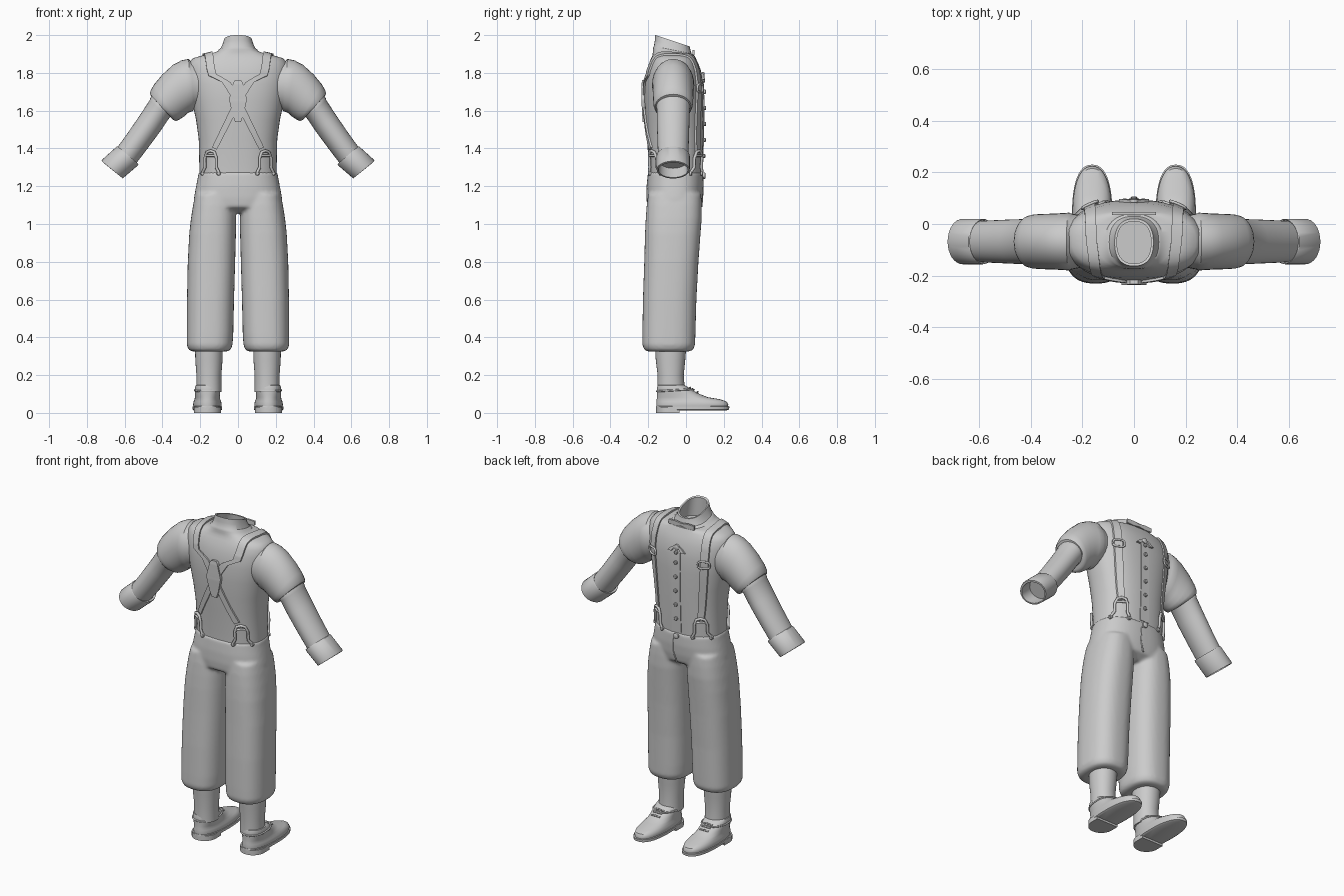
import bpy, bmesh, math
from mathutils import Vector
from mathutils.bvhtree import BVHTree

if "Cube" in bpy.data.objects:
    bpy.data.objects.remove(bpy.data.objects["Cube"])

mat = bpy.data.materials.new("plain grey")
mat.diffuse_color = (0.6, 0.6, 0.6, 1)
mat.use_nodes = True
mat.node_tree.nodes["Principled BSDF"].inputs["Base Color"].default_value = mat.diffuse_color


def finish(name, bm, angle=40):
    bmesh.ops.recalc_face_normals(bm, faces=bm.faces)
    me = bpy.data.meshes.new(name)
    bm.to_mesh(me)
    bm.free()
    me.materials.append(mat)
    me.shade_smooth()
    me.set_sharp_from_angle(angle=math.radians(angle))
    ob = bpy.data.objects.new(name, me)
    bpy.context.collection.objects.link(ob)
    return ob


def loft(name, rings, closed=False, angle=40):
    """Skin a list of point rings; cap the ends, or join last ring to first."""
    bm = bmesh.new()
    vs = [[bm.verts.new(p) for p in r] for r in rings]
    n = len(vs[0])
    for a, b in zip(vs, vs[1:] + (vs[:1] if closed else [])):
        for i in range(n):
            bm.faces.new((a[i], a[(i + 1) % n], b[(i + 1) % n], b[i]))
    if not closed:
        bm.faces.new(vs[0])
        bm.faces.new(vs[-1])
    return finish(name, bm, angle)


def oval(z, x0, x1, y0, y1, e=2.4, tilt=0.0, n=48):
    """Horizontal superellipse ring."""
    pts = []
    for i in range(n):
        t = 2 * math.pi * i / n
        c, s = math.cos(t), math.sin(t)
        px = math.copysign(abs(c) ** (2 / e), c) * (x1 - x0) / 2
        py = math.copysign(abs(s) ** (2 / e), s) * (y1 - y0) / 2
        pts.append(Vector(((x0 + x1) / 2 + px, (y0 + y1) / 2 + py, z - tilt * py)))
    return pts


# shirt body with collar and open tilted neck: z, half width, back, front, tilt
body = [(1.25, .205, -.195, .085, 0), (1.32, .205, -.197, .088, 0), (1.45, .208, -.207, .092, 0),
        (1.55, .222, -.214, .094, 0), (1.65, .243, -.22, .094, 0), (1.74, .26, -.219, .092, 0),
        (1.81, .265, -.21, .08, 0), (1.85, .26, -.196, .065, 0), (1.877, .24, -.185, .052, 0),
        (1.892, .19, -.178, .045, 0), (1.902, .14, -.175, .042, .08), (1.908, .112, -.175, .038, .15),
        (1.918, .104, -.173, .034, .18), (1.921, .096, -.17, .03, .2), (1.945, .083, -.165, .024, .28),
        (1.97, .075, -.163, .02, .33), (1.968, .066, -.153, .01, .33), (1.925, .074, -.154, .014, .2),
        (1.88, .08, -.155, .015, 0)]
shirt = loft("shirt_body", [oval(z, -a, a, y0, y1, 2.4, t) for z, a, y0, y1, t in body])
bvh = BVHTree.FromPolygons([v.co for v in shirt.data.vertices],
                           [p.vertices for p in shirt.data.polygons])


def drape(p, lift):
    """Drop a guide point onto the shirt without changing its x."""
    p = Vector(p)
    d = Vector((0, -.065 - p.y, min(p.z, 1.75) - p.z)).normalized()
    hit, nor = bvh.ray_cast(p, d)[:2]
    return (hit if hit else p) - d * lift


def ribbon(name, path, widths, lift=.010):
    """Flat strap draped over the shirt along a guide path."""
    pts, ws = [], []
    for k in range(len(path) - 1):
        a, b = Vector(path[k]), Vector(path[k + 1])
        for i in range(10 if k < len(path) - 2 else 11):
            pts.append(a.lerp(b, i / 10))
            ws.append(widths[k] + (widths[k + 1] - widths[k]) * i / 10)
    rings = []
    for i, (p, w) in enumerate(zip(pts, ws)):
        tan = pts[min(i + 1, len(pts) - 1)] - pts[max(i - 1, 0)]
        out = Vector((0, p.y + .065, p.z - min(p.z, 1.75)))
        side = tan.cross(out).normalized() * w / 2
        rings.append([drape(p - side, -.004), drape(p - side, lift),
                      drape(p + side, lift), drape(p + side, -.004)])
    return loft(name, rings)


def tube(name, pts, r, cyclic=False):
    cu = bpy.data.curves.new(name, 'CURVE')
    cu.dimensions = '3D'
    cu.bevel_depth, cu.bevel_resolution, cu.use_fill_caps = r, 2, True
    sp = cu.splines.new('POLY')
    sp.points.add(len(pts) - 1)
    for q, p in zip(sp.points, pts):
        q.co = (*p, 1)
    sp.use_cyclic_u = cyclic
    cu.materials.append(mat)
    ob = bpy.data.objects.new(name, cu)
    bpy.context.collection.objects.link(ob)


def button(name, x, z, side, r, lift=.004):
    c = drape((x, side * .5, z), lift)
    disc = lambda y, s: [c + Vector((s * math.cos(k * math.pi / 8), side * y, s * math.sin(k * math.pi / 8)))
                         for k in range(16)]
    loft(name, [disc(-.008, r), disc(.003, r), disc(.006, r * .7)])


# trousers: hips and two legs fused into one soft skin
hips = [(1.06, .16, -.15, .03), (1.09, .235, -.205, .078), (1.14, .233, -.21, .088),
        (1.2, .222, -.209, .093), (1.25, .212, -.204, .092), (1.275, .209, -.201, .09)]
legs = [(.325, .055, .245, -.205, .02), (.335, .038, .262, -.222, .038), (.36, .029, .271, -.231, .048),
        (.42, .025, .271, -.231, .05), (.6, .021, .27, -.228, .055), (.8, .015, .266, -.221, .066),
        (.95, .011, .258, -.217, .077), (1.03, .010, .249, -.213, .083), (1.1, .012, .238, -.208, .083),
        (1.16, .02, .225, -.2, .08)]
bm = bmesh.new()
parts = [loft("part", [oval(z, -a, a, y0, y1) for z, a, y0, y1 in hips])]
for s in (-1, 1):
    parts.append(loft("part", [oval(z, min(s * a, s * b), max(s * a, s * b), y0, y1, 2.5)
                               for z, a, b, y0, y1 in legs]))
for ob in parts:
    bm.from_mesh(ob.data)
    bpy.data.objects.remove(ob)
trousers = finish("trousers", bm)
m = trousers.modifiers.new("fuse", 'REMESH')
m.mode, m.voxel_size, m.use_smooth_shade = 'VOXEL', .009, True
m = trousers.modifiers.new("soften", 'SMOOTH')
m.factor, m.iterations = .5, 6

# shirt front: placket, buttons, neck bow, waist button and fly
ribbon("placket", [(0, .5, 1.28), (0, .5, 1.86)], [.06, .05], .004)
for i in range(6):
    button("shirt_button", 0, 1.36 + .085 * i, 1, .011, .007)
tube("fly_seam", [(0, .088, 1.27), (.022, .09, 1.23), (.025, .088, 1.16), (.004, .083, 1.09)], .004)
button("waist_button", 0, 1.255, 1, .017, .012)
for s in (-1, 1):
    loft("bow_loop", [[Vector((s * x, y, 1.908 + z)) for y, z in
                       ((.034, -h), (.046, -h), (.046, h), (.034, h))]
                      for x, h in ((0, .008), (.04, .014), (.085, .012))])
    ribbon("bow_tail", [(s * .006, .4, 1.89), (s * .03, .4, 1.84), (s * .045, .4, 1.79)],
           [.015, .022, .026], .011)
button("bow_knot", 0, 1.893, 1, .016, .008)

# braces
ribbon("back_patch", [(0, -.5, 1.78), (0, -.5, 1.74), (0, -.5, 1.66), (0, -.5, 1.58), (0, -.5, 1.54)],
       [.03, .055, .095, .06, .03], .017)
for s in (-1, 1):
    ribbon("brace_strap", [(s * .145, .5, 1.38), (s * .172, .5, 1.72), (s * .172, .4, 1.95),
                           (s * .165, -.07, 2.2), (s * .145, -.4, 1.95), (s * .135, -.5, 1.87),
                           (0, -.5, 1.65), (-s * .125, -.5, 1.40)],
           [.03, .04, .042, .042, .042, .042, .036, .028])
    tube("brace_buckle", [drape((s * .171 + .03 * math.copysign(abs(math.cos(t)) ** .6, math.cos(t)), .5,
                                 1.72 + .021 * math.copysign(abs(math.sin(t)) ** .6, math.sin(t))), .013)
                          for t in [k * math.pi / 8 for k in range(16)]], .006, True)
    for f in (-1, 1):
        cx = s * .145
        tube("brace_clip", [drape((cx + dx, f * .5, z), .011) for dx, z in
                            ((-.042, 1.275), (-.03, 1.30), (-.03, 1.35), (-.02, 1.38), (0, 1.388), (.02, 1.38),
                             (.03, 1.35), (.03, 1.30), (.042, 1.275))], .008)
        tube("clip_bar", [drape((cx + dx, f * .5, 1.362), .011) for dx in (-.026, 0, .026)], .007)
        for dx in (-.042, .042):
            button("clip_button", cx + dx, 1.268, f, .012, .01)


def sleeve_ring(s, x1, z1, x0, z0, d, cy=-.068, n=32):
    """Ring given by its top and bottom edge points and its half depth."""
    c = Vector((s * (x1 + x0) / 2, cy, (z1 + z0) / 2))
    u = Vector((s * (x1 - x0) / 2, 0, (z1 - z0) / 2))
    return [c + u * math.cos(t) + Vector((0, d * math.sin(t), 0))
            for t in [2 * math.pi * i / n for i in range(n)]]


puff = [(.2, 1.86, .2, 1.62, .10), (.25, 1.862, .232, 1.61, .108), (.262, 1.874, .24, 1.597, .112),
        (.3, 1.866, .262, 1.59, .110), (.345, 1.842, .285, 1.57, .108), (.4, 1.792, .31, 1.553, .107),
        (.445, 1.738, .326, 1.546, .105), (.463, 1.705, .338, 1.548, .101), (.466, 1.687, .348, 1.556, .095),
        (.455, 1.672, .36, 1.576, .08)]
lower = [(.44, 1.70, .34, 1.60, .075), (.464, 1.668, .352, 1.573, .09), (.468, 1.655, .362, 1.564, .087),
         (.52, 1.575, .412, 1.49, .086), (.585, 1.48, .48, 1.398, .083), (.648, 1.393, .545, 1.313, .08),
         (.66, 1.375, .56, 1.295, .078)]
cuff = [(.636, 1.395, .545, 1.32, .074), (.637, 1.41, .527, 1.318, .086), (.642, 1.41, .53, 1.31, .088),
        (.72, 1.34, .606, 1.245, .088), (.722, 1.333, .61, 1.241, .087), (.714, 1.325, .616, 1.246, .078),
        (.66, 1.375, .56, 1.295, .074)]

# soles in plan: heel back to toe, shared by both shoes
uppers = [(.032, .074, -.156, .222), (.045, .076, -.157, .224), (.06, .073, -.156, .215),
          (.072, .068, -.155, .18), (.083, .066, -.154, .115), (.1, .066, -.154, .072),
          (.118, .067, -.154, .04), (.135, .066, -.153, .012), (.146, .062, -.15, -.005), (.15, .05, -.14, -.02)]
for s in (-1, 1):
    loft("puffed_sleeve", [sleeve_ring(s, *r) for r in puff])
    loft("lower_sleeve", [sleeve_ring(s, *r) for r in lower])
    loft("sleeve_cuff", [sleeve_ring(s, *r) for r in cuff])
    cx = s * .162
    stock = [(.11, .066, -.152, -.005), (.2, .066, -.15, -.012), (.28, .072, -.16, -.004), (.36, .074, -.165, .002)]
    loft("stocking", [oval(z, s * .154 - a, s * .154 + a, y0, y1, 2.1, n=32) for z, a, y0, y1 in stock])
    loft("shoe_upper", [oval(z, cx - a, cx + a, y0, y1, 2.3) for z, a, y0, y1 in uppers])
    loft("shoe_sole", [oval(z, cx - a, cx + a, -.158, y1, 2.4)
                       for z, a, y1 in ((.012, .07, .21), (.018, .078, .228), (.034, .078, .23), (.036, .07, .22))])
    heel = [(cx + .072 * math.cos(t), -.085 - .073 * math.sin(t)) for t in [math.pi * i / 16 for i in range(17)]]
    heel += [(cx - .072, -.035), (cx + .072, -.035)]
    loft("shoe_heel", [[Vector((x, y, z)) for x, y in heel] for z in (0, .03)])
    tube("shoe_collar", oval(.12, cx - .067, cx + .067, -.154, .036, 2.3, tilt=-.06), .005, True)
    for y, z in ((.022, .131), (.042, .12), (.062, .108)):
        tube("shoe_lace", [(cx - .028, y - .006, z - .001), (cx, y, z + .003), (cx + .028, y - .006, z - .001)], .005)
